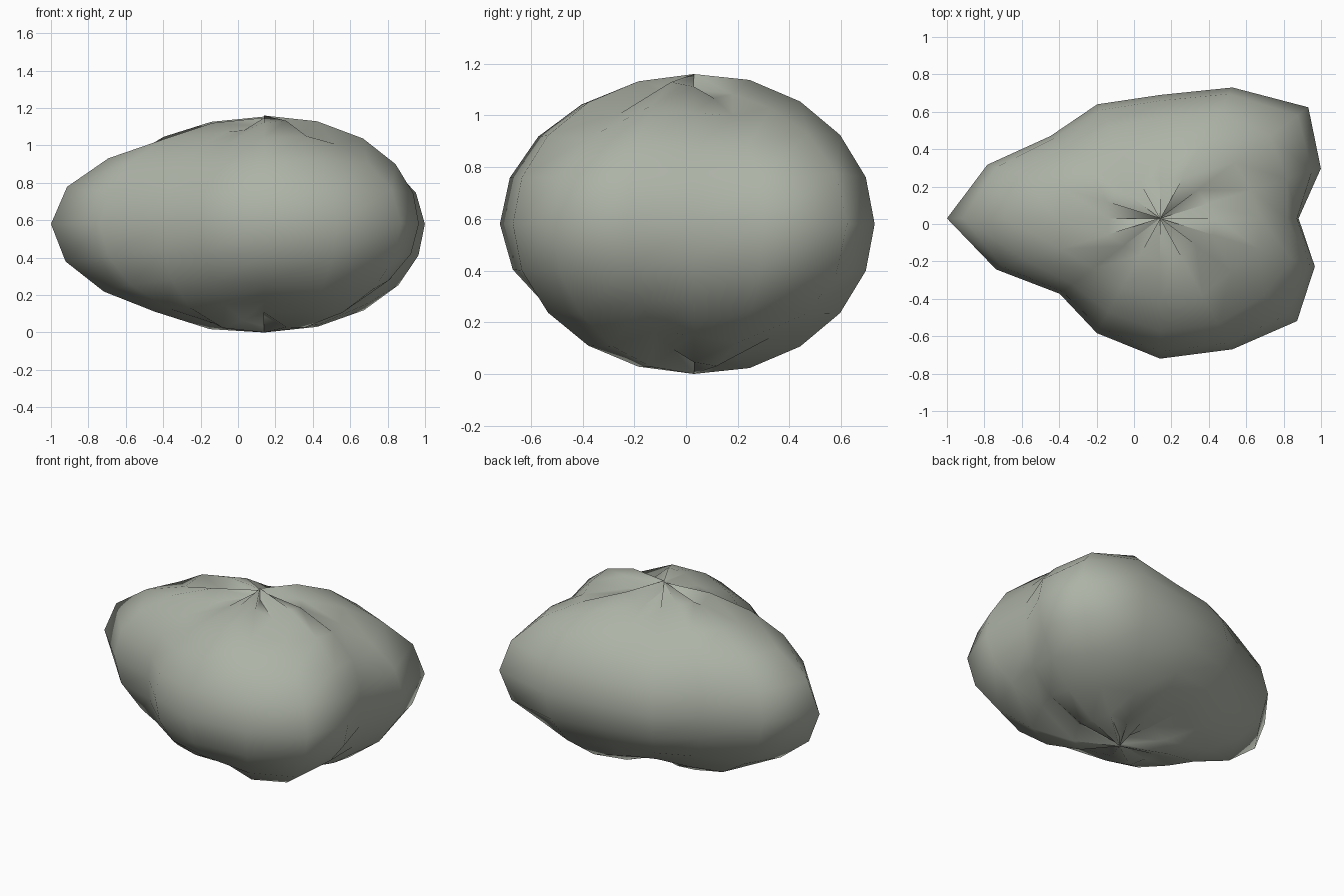
import bpy, bmesh, math

cube = bpy.data.objects.get("Cube")
if cube:
    bpy.data.objects.remove(cube, do_unlink=True)

SEGMENTS, RINGS = 16, 10
CENTRE = (0.14, 0.03, 0.58)
SIZE = (1.0, 0.75, 0.58)
# Swelling of the stone around its waist, one value per segment from +x
WAIST = [0.74, 0.93, 1.12, 1.01, 0.88, 0.88, 0.83, 1.0,
         1.14, 0.95, 0.76, 0.885, 1.0, 1.01, 1.035, 0.895]
# Swelling close to the upper and lower poles, where ridges and creases alternate
CROWN = [0.975, 0.88, 0.9, 1.01, 0.9, 0.87, 0.97, 0.99,
         0.88, 0.98, 0.9, 0.91, 0.98, 1.0, 0.87, 1.0]
FOOT = [0.98, 1.0, 0.88, 1.01, 0.92, 0.88, 0.97, 1.02,
        0.95, 0.96, 1.02, 0.94, 0.85, 1.0, 1.0, 0.88]

mat = bpy.data.materials.new("grey_green_stone")
color = (0.42, 0.45, 0.385, 1.0)
mat.use_nodes = True
mat.diffuse_color = color
mat.node_tree.nodes["Principled BSDF"].inputs["Base Color"].default_value = color


def stone_point(ring, seg):
    """Point on the lobed ellipsoid; each segment keeps its own pole height."""
    lat = math.pi * (ring / RINGS - 0.5)
    lon = math.tau * seg / SEGMENTS
    flat, up = math.cos(lat), math.sin(lat)
    end = CROWN[seg] if up > 0 else FOOT[seg]
    factor = end + (WAIST[seg] - end) * flat ** 2.6
    if ring in (0, RINGS):
        factor = min(factor, 1.0)
    unit = (flat * math.cos(lon), flat * math.sin(lon), up)
    return [c + s * p * factor for c, s, p in zip(CENTRE, SIZE, unit)]


# Boulder: rings of points joined into a closed skin
bm = bmesh.new()
rings = [[bm.verts.new(stone_point(r, s)) for s in range(SEGMENTS)]
         for r in range(RINGS + 1)]
for low, high in zip(rings, rings[1:]):
    for s in range(SEGMENTS):
        n = (s + 1) % SEGMENTS
        bm.faces.new((low[s], low[n], high[n], high[s]))

mesh = bpy.data.meshes.new("boulder")
bm.to_mesh(mesh)
bm.free()
mesh.materials.append(mat)
boulder = bpy.data.objects.new("boulder", mesh)
bpy.context.collection.objects.link(boulder)

# Smooth body
bpy.ops.object.select_all(action="DESELECT")
boulder.select_set(True)
bpy.context.view_layer.objects.active = boulder
bpy.ops.object.shade_smooth_by_angle(angle=math.radians(80))
